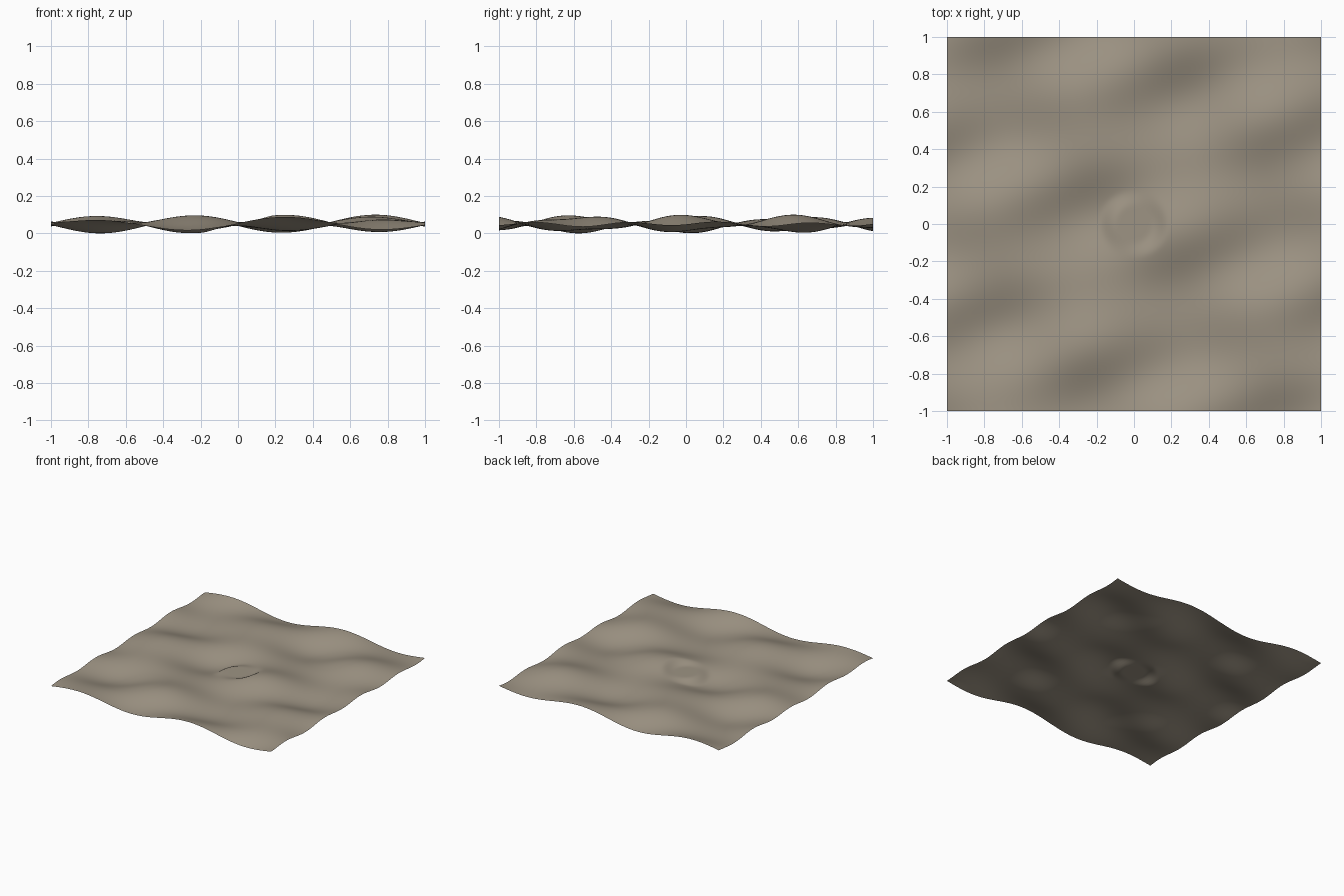
import bpy, bmesh, math

if "Cube" in bpy.data.objects:
    bpy.data.objects.remove(bpy.data.objects["Cube"])

SEGMENTS = 120      # grid divisions per side
CLEARING = 0.19     # outer radius of the levelled patch


def smoothstep(a, b, t):
    t = min(max((t - a) / (b - a), 0.0), 1.0)
    return t * t * (3 - 2 * t)


def height(x, y):
    # broad rolling swell plus a finer diagonal ripple
    swell = 0.04 * math.sin(6.4 * x) * math.cos(5.5 * y)
    ripple = 0.01 * math.sin(3.8 * x - 13.0 * y)
    # level off the round patch in the middle
    level = smoothstep(0.09, CLEARING, math.hypot(x, y))
    return (swell + ripple) * level


# rolling ground sheet
bm = bmesh.new()
bmesh.ops.create_grid(bm, x_segments=SEGMENTS, y_segments=SEGMENTS, size=1.0)
for v in bm.verts:
    v.co.z = height(v.co.x, v.co.y)
lowest = min(v.co.z for v in bm.verts)
for v in bm.verts:
    v.co.z -= lowest
for f in bm.faces:
    f.smooth = True
mesh = bpy.data.meshes.new("rolling_ground")
bm.to_mesh(mesh)
bm.free()

# dry earth colour
earth = bpy.data.materials.new("dry_earth")
earth.diffuse_color = (0.34, 0.295, 0.23, 1.0)
earth.use_nodes = True
earth.node_tree.nodes["Principled BSDF"].inputs["Base Color"].default_value = earth.diffuse_color
mesh.materials.append(earth)

ground = bpy.data.objects.new("rolling_ground", mesh)
bpy.context.collection.objects.link(ground)
